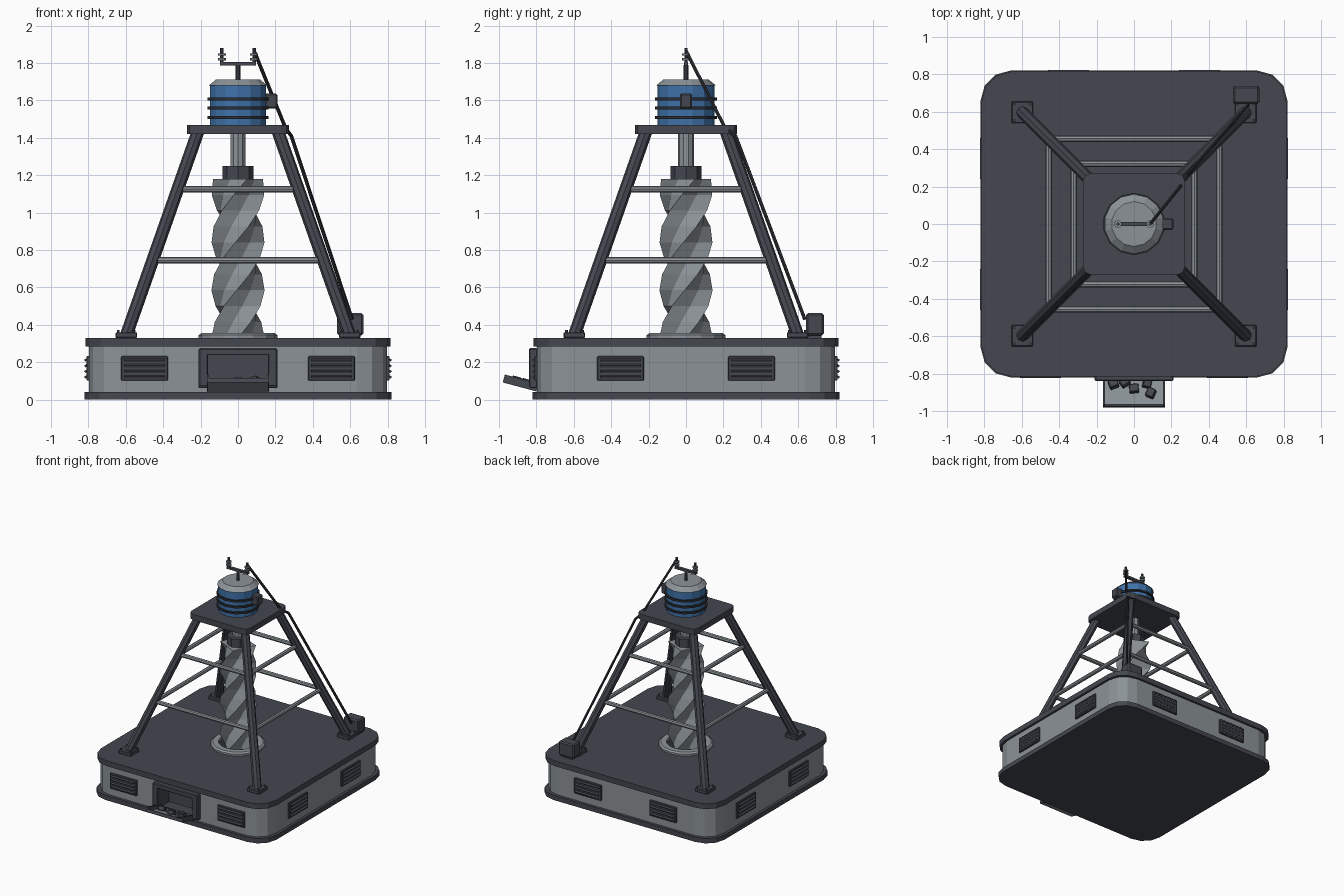
import bpy, bmesh, math, random
from mathutils import Matrix, Vector

cube = bpy.data.objects.get("Cube")
if cube:
    bpy.data.objects.remove(cube, do_unlink=True)


def material(name, rgb):
    m = bpy.data.materials.new(name)
    m.use_nodes = True
    m.diffuse_color = (*rgb, 1)
    m.node_tree.nodes["Principled BSDF"].inputs["Base Color"].default_value = (*rgb, 1)
    return m


dark = material("dark_metal", (0.058, 0.063, 0.08))
steel = material("grey_steel", (0.26, 0.29, 0.31))
blue = material("blue_paint", (0.05, 0.17, 0.40))
black = material("black_rubber", (0.025, 0.027, 0.033))


def finish(name, bm, mat):
    bmesh.ops.recalc_face_normals(bm, faces=bm.faces)
    me = bpy.data.meshes.new(name)
    bm.to_mesh(me)
    bm.free()
    me.materials.append(mat)
    ob = bpy.data.objects.new(name, me)
    bpy.context.collection.objects.link(ob)
    return ob


def box(name, centre, size, mat, bevel=0, frame=Matrix()):
    bm = bmesh.new()
    bmesh.ops.create_cube(bm, size=1, matrix=Matrix.Diagonal((*size, 1)))
    if bevel:
        bmesh.ops.bevel(bm, geom=bm.edges[:], offset=bevel, segments=1, affect='EDGES')
    bm.transform(frame @ Matrix.Translation(centre))
    return finish(name, bm, mat)


def slab(name, half, z0, z1, radius, mat, segments=3):
    """Square plate with rounded vertical corners."""
    bm = bmesh.new()
    bmesh.ops.create_cube(bm, size=1, matrix=Matrix.Translation((0, 0, (z0 + z1) / 2))
                          @ Matrix.Diagonal((2 * half, 2 * half, z1 - z0, 1)))
    upright = [e for e in bm.edges if abs(e.verts[0].co.z - e.verts[1].co.z) > 0.001]
    bmesh.ops.bevel(bm, geom=upright, offset=radius, segments=segments, profile=0.5, affect='EDGES')
    return finish(name, bm, mat)


def rod(name, a, b, r, mat, sides=8, r2=None):
    a, b = Vector(a), Vector(b)
    d = b - a
    bm = bmesh.new()
    bmesh.ops.create_cone(bm, cap_ends=True, segments=sides, radius1=r,
                          radius2=r if r2 is None else r2, depth=d.length)
    bm.transform(Matrix.Translation((a + b) / 2) @ d.to_track_quat('Z', 'Y').to_matrix().to_4x4())
    return finish(name, bm, mat)


def lathe(name, profile, mat, sides):
    """Closed profile of (radius, height) pairs spun about the z axis."""
    bm = bmesh.new()
    rings = [[bm.verts.new((r * math.cos(t), r * math.sin(t), z)) for r, z in profile]
             for t in (2 * math.pi * i / sides for i in range(sides))]
    n = len(profile)
    for i in range(sides):
        p, q = rings[i], rings[(i + 1) % sides]
        for j in range(n):
            k = (j + 1) % n
            bm.faces.new((p[j], q[j], q[k], p[k]))
    return finish(name, bm, mat)


# Base: housing between two plates
slab("base_bottom_plate", 0.82, 0.0, 0.04, 0.16, dark)
housing = slab("base_housing", 0.797, 0.04, 0.285, 0.16, steel)
slab("base_top_plate", 0.815, 0.285, 0.33, 0.16, dark)

# Recess for the discharge hatch
cutter = box("hatch_cutter", (0, -0.8, 0.15), (0.33, 0.24, 0.17), dark)
cut = housing.modifiers.new("hatch", 'BOOLEAN')
cut.object, cut.operation = cutter, 'DIFFERENCE'
bpy.context.view_layer.objects.active = housing
bpy.ops.object.modifier_apply(modifier="hatch")
bpy.data.objects.remove(cutter, do_unlink=True)

liner = box("hatch_liner", (0, -0.745, 0.15), (0.328, 0.128, 0.168), dark)
bm = bmesh.new()
bm.from_mesh(liner.data)
bmesh.ops.delete(bm, geom=[f for f in bm.faces if f.normal.y < -0.9], context='FACES')
bmesh.ops.reverse_faces(bm, faces=bm.faces[:])
bm.to_mesh(liner.data)
bm.free()

for s, side in ((-1, "right"), (1, "left")):
    box(f"hatch_frame_{side}", (s * 0.185, -0.817, 0.172), (0.05, 0.045, 0.205), dark, 0.006)
box("hatch_frame_top", (0, -0.817, 0.255), (0.42, 0.045, 0.04), dark, 0.006)
box("hatch_frame_bottom", (0, -0.817, 0.072), (0.42, 0.04, 0.02), dark, 0.004)

# Tilted discharge tray with rubble
tray = Matrix.Translation((0, -0.805, 0.045)) @ Matrix.Rotation(math.radians(-15), 4, 'X')
box("tray_floor", (0, -0.085, 0.007), (0.32, 0.18, 0.014), steel, 0, tray)
box("tray_lip", (0, -0.176, 0.013), (0.33, 0.01, 0.026), dark, 0, tray)
for s, side in ((-1, "right"), (1, "left")):
    box(f"tray_wall_{side}", (s * 0.16, -0.088, 0.022), (0.012, 0.186, 0.044), dark, 0, tray)
random.seed(4)
for i, (x, y) in enumerate(((-0.11, -0.06), (-0.05, -0.05), (0.0, -0.085), (0.07, -0.055), (0.09, -0.11))):
    turn = Matrix.Rotation(random.uniform(0, 1.5), 4, 'Z') @ Matrix.Rotation(random.uniform(-0.3, 0.3), 4, 'X')
    box(f"rubble_{i}", (0, 0, 0), (0.05, 0.045, 0.035), dark, 0.004,
        tray @ Matrix.Translation((x, y, 0.03)) @ turn)

# Louvred vents, two on each side
for name, turn, offset in (("front", 0, 0.5), ("left", 90, 0.35), ("back", 180, 0.35), ("right", 270, 0.35)):
    wall = Matrix.Rotation(math.radians(turn), 4, 'Z')
    for s in (-1, 1):
        x = s * offset
        box(f"vent_{name}", (x, -0.8, 0.167), (0.25, 0.022, 0.13), dark, 0.004, wall)
        for i in range(4):
            slat = wall @ Matrix.Translation((x, -0.812, 0.122 + 0.03 * i)) @ Matrix.Rotation(0.5, 4, 'X')
            box(f"vent_slat_{name}", (0, 0, 0), (0.22, 0.018, 0.012), dark, 0, slat)


# Derrick: legs, feet and cross rails
def leg_at(z):
    return 0.597 - 0.352 * (z - 0.345)


corners = ((1, 1), (-1, 1), (-1, -1), (1, -1))
for sx, sy in corners:
    lo, hi = leg_at(0.345), leg_at(1.43)
    rod("leg", (sx * lo, sy * lo, 0.345), (sx * hi, sy * hi, 1.43), 0.034, dark)
    box("foot_plate", (sx * 0.597, sy * 0.597, 0.345), (0.115, 0.115, 0.03), dark, 0.004)
    for bx, by in corners:
        x, y = sx * 0.597 + bx * 0.043, sy * 0.597 + by * 0.043
        rod("foot_bolt", (x, y, 0.355), (x, y, 0.372), 0.008, dark, 6)
for z in (0.745, 1.125):
    h = leg_at(z)
    for i in range(4):
        (ax, ay), (bx, by) = corners[i], corners[(i + 1) % 4]
        rod("cross_rail", (ax * h, ay * h, z), (bx * h, by * h, z), 0.017, steel)
slab("motor_platform", 0.273, 1.42, 1.468, 0.045, dark, 2)

# Drill: collar, twisted bit, coupling and shaft
lathe("drill_collar", ((0.15, 0.325), (0.21, 0.325), (0.21, 0.345), (0.195, 0.356), (0.15, 0.356)), steel, 16)
rod("drill_hole", (0, 0, 0.325), (0, 0, 0.333), 0.155, black, 16)
bm = bmesh.new()
steps, points = 10, 8
layers = []
for k in range(steps + 1):
    z = 0.33 + 0.85 * k / steps
    ring = []
    for j in range(points):
        r = 0.098 if j % 2 else 0.142
        t = 2 * math.pi * j / points + math.radians(29) * k
        ring.append(bm.verts.new((r * math.cos(t), r * math.sin(t), z)))
    layers.append(ring)
for a, b in zip(layers, layers[1:]):
    for j in range(points):
        n = (j + 1) % points
        bm.faces.new((a[j], a[n], b[n], b[j]))
bm.faces.new(layers[0])
bm.faces.new(layers[-1])
finish("drill_bit", bm, steel)
rod("drill_coupling", (0, 0, 1.18), (0, 0, 1.25), 0.084, dark, 8)
rod("drill_shaft", (0, 0, 1.24), (0, 0, 1.43), 0.043, steel, 10)

# Motor with cooling rings, cap and junction box
rod("motor_body", (0, 0, 1.465), (0, 0, 1.685), 0.153, blue, 14)
rod("motor_cap", (0, 0, 1.68), (0, 0, 1.712), 0.16, steel, 14, 0.12)
for z in (1.508, 1.558, 1.608):
    rod("motor_ring", (0, 0, z - 0.008), (0, 0, z + 0.008), 0.166, black, 14)
box("junction_box", (0.175, 0, 1.597), (0.07, 0.066, 0.08), dark, 0.008)

# Mast with crossbar and insulators
rod("mast", (0, 0, 1.7), (0, 0, 1.79), 0.013, dark)
box("mast_crossbar", (0, 0, 1.795), (0.195, 0.024, 0.018), dark)
for s in (-1, 1):
    x = s * 0.086
    rod("insulator_pin", (x, 0, 1.8), (x, 0, 1.88), 0.009, dark)
    for z in (1.82, 1.845):
        rod("insulator_disc", (x, 0, z - 0.006), (x, 0, z + 0.006), 0.021, steel)

# Power cable down one leg to the control box
path = ((0.086, 0, 1.865), (0.255, 0.21, 1.45), (0.285, 0.265, 1.41), (0.61, 0.635, 0.43))
for a, b in zip(path, path[1:]):
    rod("power_cable", a, b, 0.01, black, 6)
box("control_box", (0.6, 0.69, 0.403), (0.142, 0.095, 0.118), dark, 0.01)
box("control_box_base", (0.6, 0.69, 0.337), (0.1, 0.07, 0.02), dark)
